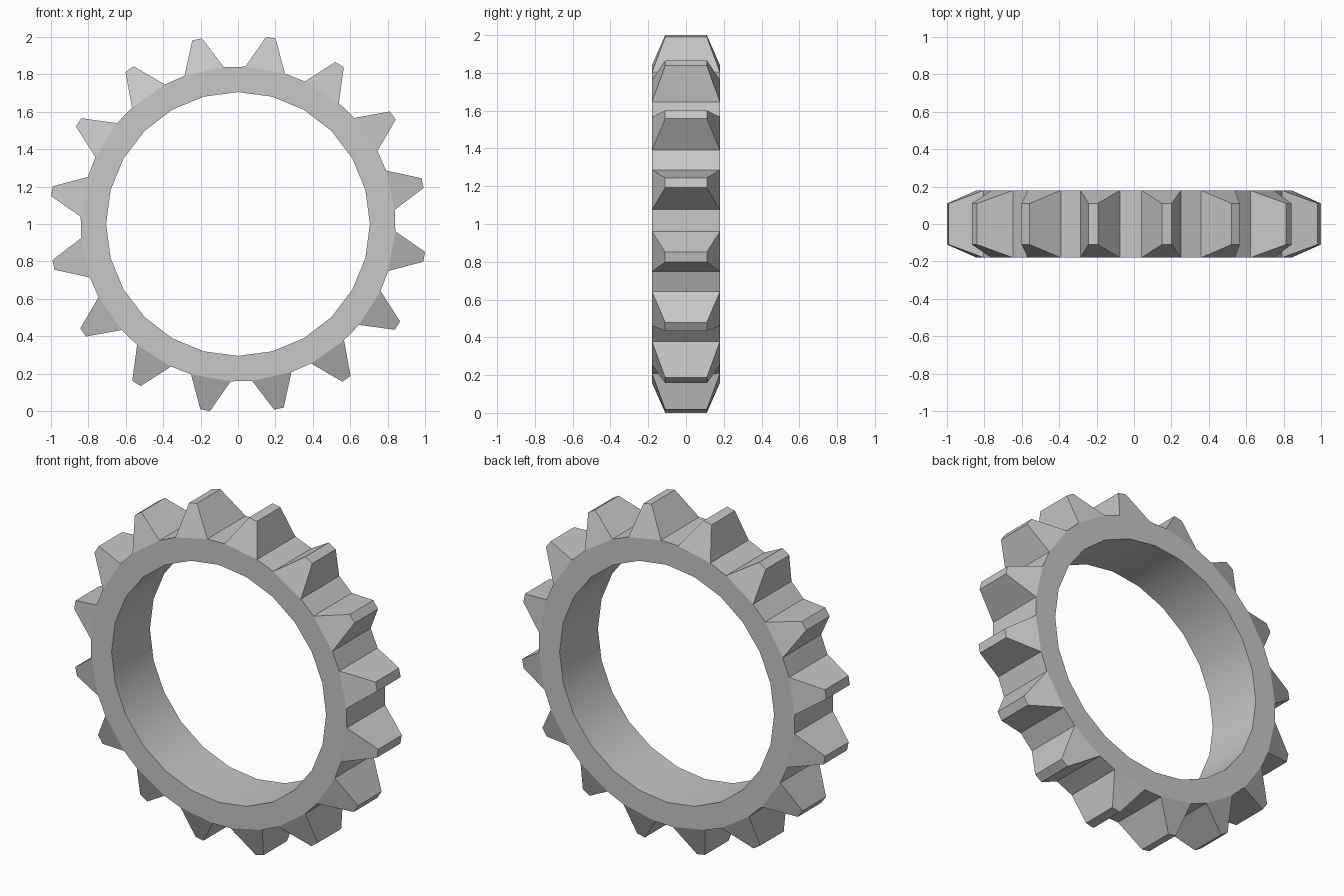
import bpy, bmesh
from math import sin, cos, radians

if "Cube" in bpy.data.objects:
    bpy.data.objects.remove(bpy.data.objects["Cube"], do_unlink=True)

TEETH, BORE_SIDES = 16, 24
STEP = 360 / TEETH
FIRST = 12.5                          # angle of the first tooth
R_BORE, R_ROOT, R_TIP = 0.705, 0.842, 1.011
HALF_ROOT, HALF_TIP = 7.35, 1.5       # half tooth widths in degrees
Y_ROOT, Y_TIP = 0.18, 0.11            # half thicknesses

grey = bpy.data.materials.new("plain grey")
grey.use_nodes = True
colour = (0.57, 0.57, 0.57, 1)
grey.diffuse_color = colour
grey.node_tree.nodes["Principled BSDF"].inputs["Base Color"].default_value = colour

bm = bmesh.new()


def point(radius, degrees, y):
    a = radians(degrees)
    return bm.verts.new((radius * cos(a), y, 1 + radius * sin(a)))


def loop(radius, angles, y):
    return [point(radius, a, y) for a in angles]


def wall(front, back):
    """Join two matching closed loops with quads."""
    n = len(front)
    return [bm.faces.new((front[i], front[(i + 1) % n], back[(i + 1) % n], back[i]))
            for i in range(n)]


# Smooth bore through the ring
bore_angles = [i * 360 / BORE_SIDES for i in range(BORE_SIDES)]
bore = [loop(R_BORE, bore_angles, y) for y in (-Y_ROOT, Y_ROOT)]
for face in wall(*bore):
    face.smooth = True

# Root loops: each tooth takes two corners, with a flat gap between teeth
centres = [FIRST + i * STEP for i in range(TEETH)]
root_angles = [c + s * HALF_ROOT for c in centres for s in (-1, 1)]
root = [loop(R_ROOT, root_angles, y) for y in (-Y_ROOT, Y_ROOT)]
for i, c in enumerate(centres):
    a, b, nxt = 2 * i, 2 * i + 1, (2 * i + 2) % (2 * TEETH)
    # Gap floor
    bm.faces.new((root[0][b], root[0][nxt], root[1][nxt], root[1][b]))
    # Tapered tooth
    base = [root[0][a], root[0][b], root[1][b], root[1][a]]
    tip = [point(R_TIP, c + s * HALF_TIP, y)
           for s, y in ((-1, -Y_TIP), (1, -Y_TIP), (1, Y_TIP), (-1, Y_TIP))]
    wall(base, tip)
    bm.faces.new(tip)

# Flat ring faces, front and back
for side in (0, 1):
    edges = []
    for ring in (bore[side], root[side]):
        for i, v in enumerate(ring):
            w = ring[(i + 1) % len(ring)]
            edges.append(bm.edges.get((v, w)) or bm.edges.new((v, w)))
    bmesh.ops.triangle_fill(bm, use_beauty=True, use_dissolve=False, edges=edges)

bmesh.ops.recalc_face_normals(bm, faces=bm.faces[:])
for edge in bm.edges:
    edge.smooth = all(f.smooth for f in edge.link_faces)

mesh = bpy.data.meshes.new("toothed_ring")
bm.to_mesh(mesh)
bm.free()
mesh.materials.append(grey)
bpy.context.collection.objects.link(bpy.data.objects.new("toothed_ring", mesh))
